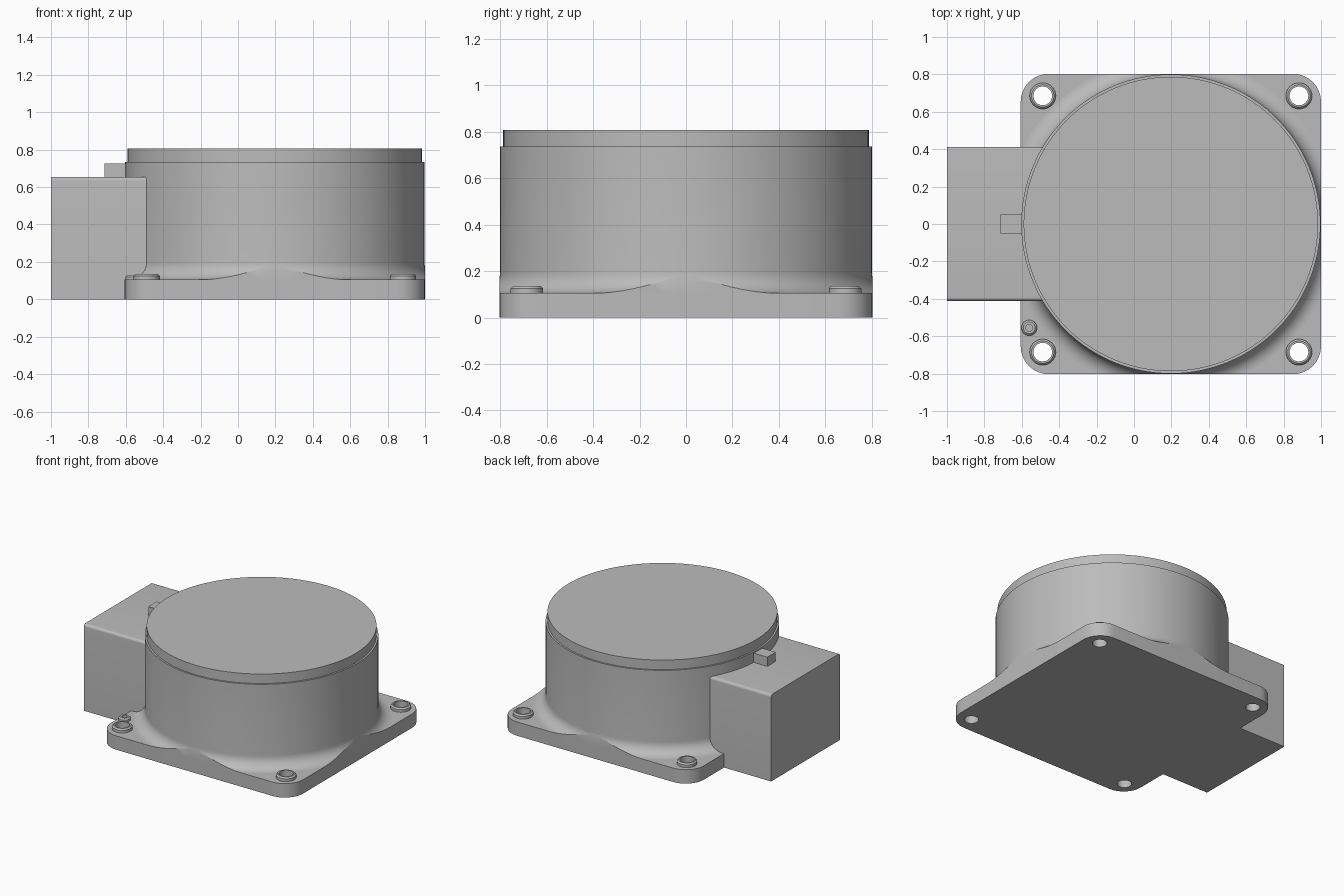
import bpy, bmesh, math
from mathutils import Vector

cube = bpy.data.objects.get("Cube")
if cube:
    bpy.data.objects.remove(cube, do_unlink=True)

grey = bpy.data.materials.new("plain grey")
grey.use_nodes = True
grey.diffuse_color = (0.5, 0.5, 0.5, 1)
grey.node_tree.nodes["Principled BSDF"].inputs["Base Color"].default_value = (0.5, 0.5, 0.5, 1)

CX = 0.197        # centre of the drum and base plate
HALF = 0.803      # half width of the base plate
PLATE = 0.105     # plate thickness
HOLE = 0.685      # offset of the mounting holes


def finish(name, bm):
    bmesh.ops.recalc_face_normals(bm, faces=bm.faces)
    mesh = bpy.data.meshes.new(name)
    bm.to_mesh(mesh)
    bm.free()
    mesh.materials.append(grey)
    obj = bpy.data.objects.new(name, mesh)
    bpy.context.collection.objects.link(obj)
    return obj


def activate(obj):
    bpy.ops.object.select_all(action='DESELECT')
    obj.select_set(True)
    bpy.context.view_layer.objects.active = obj


def smooth(obj):
    activate(obj)
    bpy.ops.object.shade_smooth_by_angle(angle=math.radians(30))


def lathe(name, profile, x, y, steps, closed=False):
    """Spin a (radius, height) profile around a vertical axis."""
    bm = bmesh.new()
    verts = [bm.verts.new((x + r, y, z)) for r, z in profile]
    count = len(verts) if closed else len(verts) - 1
    edges = [bm.edges.new((verts[i], verts[(i + 1) % len(verts)])) for i in range(count)]
    bmesh.ops.spin(bm, geom=verts + edges, cent=(x, y, 0), axis=(0, 0, 1),
                   angle=math.tau, steps=steps, use_duplicate=False)
    bmesh.ops.remove_doubles(bm, verts=bm.verts, dist=1e-5)
    return finish(name, bm)


def box(name, low, high, bevel_test=None, radius=0.0):
    bm = bmesh.new()
    bmesh.ops.create_cube(bm, size=1)
    low, high = Vector(low), Vector(high)
    for v in bm.verts:
        v.co = (low + high) / 2 + v.co * (high - low)
    if bevel_test:
        edges = [e for e in bm.edges if bevel_test(*(v.co for v in e.verts))]
        bmesh.ops.bevel(bm, geom=edges, offset=radius, segments=8, profile=0.5, affect='EDGES')
    return finish(name, bm)


def boolean(obj, cutter, operation):
    activate(obj)
    mod = obj.modifiers.new("cut", 'BOOLEAN')
    mod.object, mod.operation, mod.solver = cutter, operation, 'EXACT'
    bpy.ops.object.modifier_apply(modifier=mod.name)
    bpy.data.objects.remove(cutter, do_unlink=True)


def rounded_slab(name, z0, z1):
    upright = lambda a, b: abs(a.z - b.z) > 0.01
    return box(name, (CX - HALF, -HALF, z0), (CX + HALF, HALF, z1), upright, 0.15)


# Base plate with four through holes
plate = rounded_slab("base_plate", 0, PLATE)
corners = [(CX + sx * HOLE, sy * HOLE) for sx in (-1, 1) for sy in (-1, 1)]
for x, y in corners:
    boolean(plate, lathe("hole_cutter", [(0, -0.1), (0.05, -0.1), (0.05, 0.3), (0, 0.3)], x, y, 32),
            'DIFFERENCE')
smooth(plate)

# Drum with a flared foot, trimmed flush with the plate sides
R, F = 0.8, 0.09
flare = [(R + F - F * math.sin(a), PLATE + F - F * math.cos(a))
         for a in (math.pi / 2 * i / 10 for i in range(11))]
profile = [(0, 0.1), (R + F, 0.1)] + flare + [(R, 0.735), (0, 0.735)]
drum = lathe("drum", profile, CX, 0, 128)
boolean(drum, rounded_slab("trim_cutter", -0.2, 1.2), 'INTERSECT')
smooth(drum)

# Lid
smooth(lathe("lid", [(0, 0.7), (0.787, 0.7), (0.787, 0.807), (0, 0.807)], CX, 0, 128))

# Raised rings around the holes
for i, (x, y) in enumerate(corners):
    ring = [(0.05, 0.09), (0.07, 0.09), (0.07, 0.125), (0.06, 0.135), (0.05, 0.135)]
    smooth(lathe(f"hole_ring_{i + 1}", ring, x, y, 32, closed=True))

# Small dimpled stud near the front right hole
stud = [(0, 0.09), (0.042, 0.09), (0.042, 0.12), (0.032, 0.13), (0.018, 0.13), (0.018, 0.112), (0, 0.112)]
smooth(lathe("stud", stud, -0.56, -0.555, 24))

# Side housing with rounded long top edges, and its tab
long_top = lambda a, b: abs(a.x - b.x) > 0.01 and a.z > 0.5 and b.z > 0.5
smooth(box("side_housing", (-1, -0.412, 0), (-0.46, 0.412, 0.655), long_top, 0.02))
box("tab", (-0.715, -0.05, 0.64), (-0.55, 0.05, 0.725))
